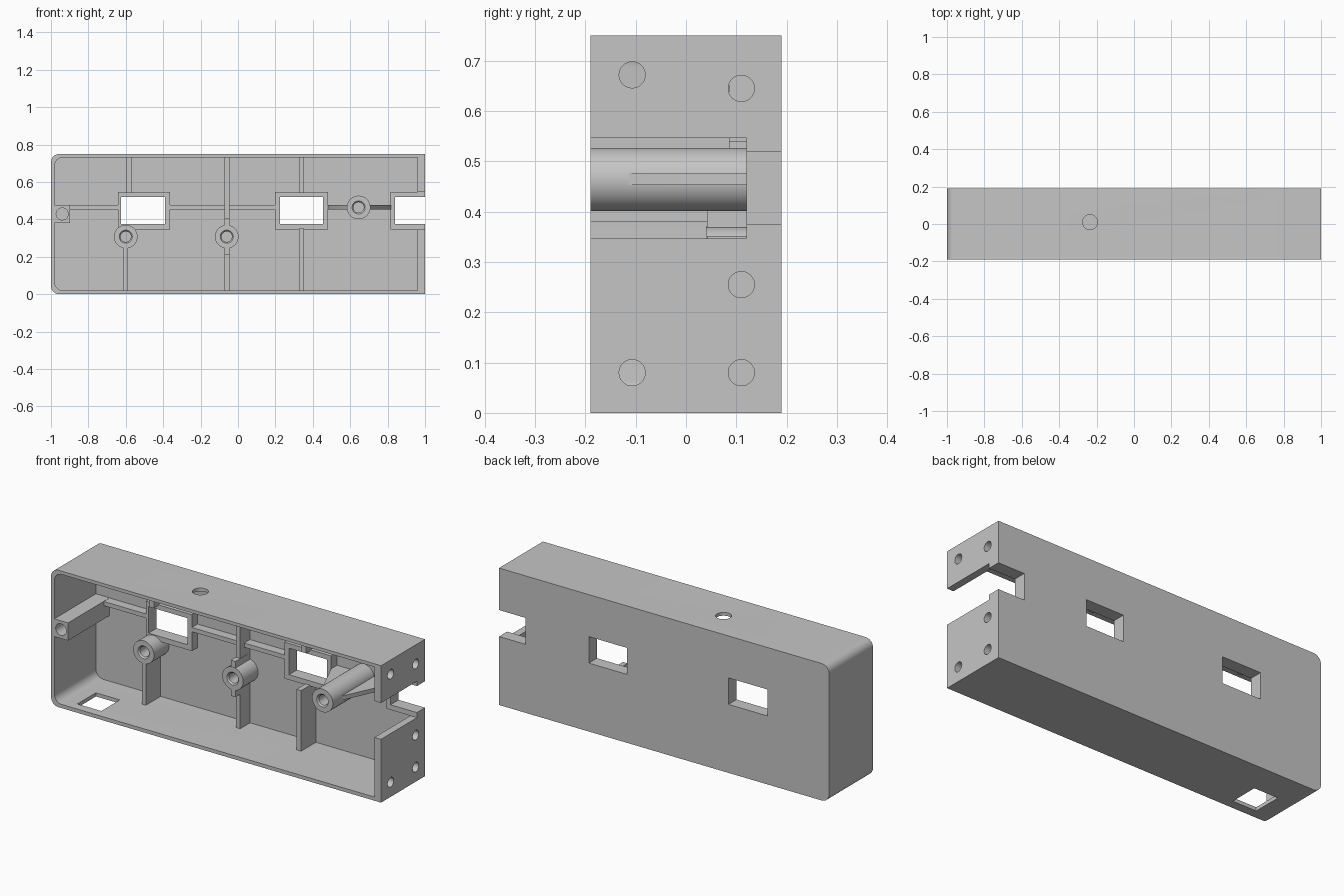
import bpy, bmesh, math
from mathutils import Matrix, Vector

old = bpy.data.objects.get("Cube")
if old:
    bpy.data.objects.remove(old, do_unlink=True)

grey = bpy.data.materials.new("plain grey")
grey.use_nodes = True
COLOR = (0.56, 0.56, 0.56, 1)
grey.diffuse_color = COLOR
grey.node_tree.nodes["Principled BSDF"].inputs["Base Color"].default_value = COLOR

FRONT, INNER, BACK = -0.19, 0.17, 0.19   # main depth planes
EMBED = 0.178                            # parts sink slightly into the back wall
parts = []


def finish(name, bm, keep=True):
    bmesh.ops.recalc_face_normals(bm, faces=bm.faces)
    mesh = bpy.data.meshes.new(name)
    bm.to_mesh(mesh)
    bm.free()
    mesh.materials.append(grey)
    obj = bpy.data.objects.new(name, mesh)
    bpy.context.collection.objects.link(obj)
    if keep:
        parts.append(obj)
    return obj


def box(name, x, y, z, radius=0, keep=True):
    """Box from ranges; radius rounds the two left corners seen from the front."""
    bm = bmesh.new()
    bmesh.ops.create_cube(bm, size=1)
    for v in bm.verts:
        v.co = Vector([r[0] if c < 0 else r[1] for c, r in zip(v.co, (x, y, z))])
    if radius:
        edges = [e for e in bm.edges if all(abs(v.co.x - x[0]) < 1e-5 for v in e.verts)
                 and abs(e.verts[0].co.y - e.verts[1].co.y) > 0.01]
        bmesh.ops.bevel(bm, geom=edges, offset=radius, segments=8,
                        profile=0.5, affect='EDGES')
    return finish(name, bm, keep)


def rod(center, axis, radius, length):
    """Round cutter along an axis."""
    bm = bmesh.new()
    turn = Vector((0, 0, 1)).rotation_difference(Vector(axis)).to_matrix().to_4x4()
    bmesh.ops.create_cone(bm, cap_ends=True, segments=32, radius1=radius, radius2=radius,
                          depth=length, matrix=Matrix.Translation(center) @ turn)
    return finish("cutter", bm, False)


def hole(x, y, z):
    return box("cutter", x, y, z, keep=False)


def cut(obj, *cutters):
    for cutter in cutters:
        cutter.hide_render = True
        mod = obj.modifiers.new("cut", 'BOOLEAN')
        mod.operation, mod.solver, mod.object = 'DIFFERENCE', 'EXACT', cutter
        bpy.context.view_layer.objects.active = obj
        bpy.ops.object.modifier_apply(modifier=mod.name)
        bpy.data.objects.remove(cutter, do_unlink=True)


def boss(name, x, z, front):
    """Screw boss turned from a profile of (radius, depth), with a chamfered blind hole."""
    profile = [(0, 0.12), (0.028, 0.12), (0.028, front + 0.008), (0.035, front),
               (0.063, front), (0.063, EMBED), (0, EMBED)]
    bm = bmesh.new()
    verts = [bm.verts.new((r, y, 0)) for r, y in profile]
    edges = [bm.edges.new(p) for p in zip(verts, verts[1:])]
    bmesh.ops.spin(bm, geom=verts + edges, cent=(0, 0, 0), axis=(0, 1, 0),
                   angle=math.tau, steps=36)
    bmesh.ops.remove_doubles(bm, verts=bm.verts, dist=1e-5)
    bmesh.ops.translate(bm, verts=bm.verts, vec=(x, 0, z))
    return finish(name, bm)


def gusset(name, points, z):
    """Flat triangular web extruded upwards."""
    bm = bmesh.new()
    face = bm.faces.new([bm.verts.new((px, py, z[0])) for px, py in points])
    top = bmesh.ops.extrude_face_region(bm, geom=[face])
    moved = [g for g in top["geom"] if isinstance(g, bmesh.types.BMVert)]
    bmesh.ops.translate(bm, verts=moved, vec=(0, 0, z[1] - z[0]))
    return finish(name, bm)


# Open-front housing with its cavity
housing = box("housing", (-1, 1), (FRONT, BACK), (0, 0.75), 0.045)
cut(housing, box("cutter", (-0.98, 0.96), (-0.3, INNER), (0.02, 0.732), 0.045, False))

# Windows, side notch, cable openings and end-wall screw holes
WIN_Z, FRAME_Z = (0.375, 0.52), (0.347, 0.546)
windows = [(-0.626, -0.39), (0.225, 0.455), (0.84, 1.1)]
for win in windows:
    cut(housing, hole(win, (0.1, 0.3), WIN_Z))
cut(housing, hole((0.93, 1.1), (-0.3, 0.12), FRAME_Z))
cut(housing, hole((-0.875, -0.73), (-0.14, 0.02), (-0.1, 0.1)))
cut(housing, rod((-0.235, 0.01, 0.75), (0, 0, 1), 0.04, 0.2))
for y, z in [(-0.107, 0.672), (0.11, 0.645), (0.11, 0.255), (-0.107, 0.08), (0.11, 0.08)]:
    cut(housing, rod((0.98, y, z), (1, 0, 0), 0.026, 0.2))

# Raised frames around the windows
for name, outer, win in zip(("left_frame", "middle_frame", "notch_frame"),
                            ((-0.642, -0.364), (0.198, 0.481), (0.815, 0.99)), windows):
    frame = box(name, outer, (0.12, EMBED), FRAME_Z)
    cut(frame, hole(win, (0, 0.3), WIN_Z))

# Screw bosses
boss("short_boss_outer", -0.6, 0.308, 0.04)
boss("short_boss_middle", -0.06, 0.308, 0.04)
boss("long_boss", 0.645, 0.464, FRONT)

# Corner post with screw hole
post = box("corner_post", (-0.99, -0.897), (FRONT, EMBED), (0.38, 0.477))
cut(post, rod((-0.94, FRONT, 0.429), (0, 1, 0), 0.032, 0.3))

# Vertical ribs: x range, front depth, z range
for name, x, y, z in [
    ("upper_rib_outer", (-0.595, -0.57), 0.085, (0.54, 0.74)),
    ("upper_rib_middle", (-0.072, -0.046), 0.085, (0.35, 0.74)),
    ("upper_rib_inner", (0.325, 0.353), 0.085, (0.54, 0.74)),
    ("lower_rib_outer", (-0.612, -0.588), 0.042, (0.01, 0.26)),
    ("lower_rib_middle", (-0.072, -0.046), 0.085, (0.01, 0.26)),
    ("lower_rib_inner", (0.325, 0.353), 0.042, (0.01, 0.352)),
    ("boss_fin_top", (-0.073, -0.045), 0.042, (0.355, 0.405)),
    ("boss_fin_bottom", (-0.073, -0.045), 0.042, (0.21, 0.26)),
]:
    box(name, x, (y, EMBED), z)

# Horizontal ribs
RIB_Z = (0.453, 0.476)
for i, x in enumerate([(-0.9, -0.64), (-0.366, 0.2)]):
    box(f"cross_rib_{i + 1}", x, (0.12, EMBED), RIB_Z)

# Webs bracing the long boss
for name, near, far in (("web_inner", 0.6, 0.48), ("web_outer", 0.69, 0.817)):
    gusset(name, [(near, -0.15), (far, 0.12), (far, EMBED), (near, EMBED)], RIB_Z)

# One colour, rounded surfaces smoothed, edges kept crisp
for obj in parts:
    obj.data.materials.clear()
    obj.data.materials.append(grey)
    for poly in obj.data.polygons:
        poly.material_index = 0
bpy.ops.object.select_all(action='DESELECT')
for obj in parts:
    obj.select_set(True)
bpy.context.view_layer.objects.active = housing
bpy.ops.object.shade_smooth_by_angle(angle=math.radians(30))
